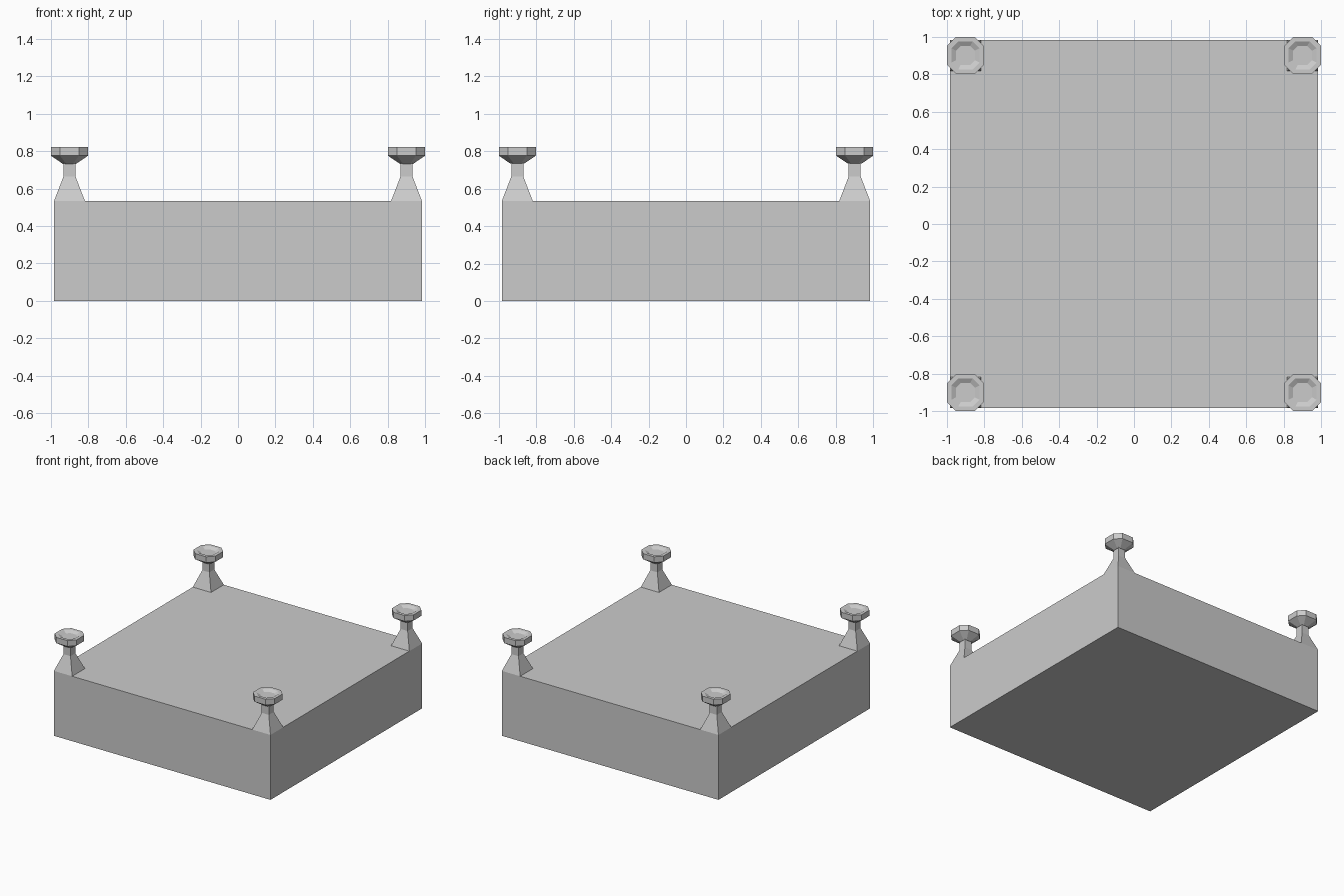
import bpy, bmesh

if "Cube" in bpy.data.objects:
    bpy.data.objects.remove(bpy.data.objects["Cube"])


def loft(name, rings):
    """Skin a stack of equal-sided rings and cap both ends."""
    bm = bmesh.new()
    loops = [[bm.verts.new(p) for p in ring] for ring in rings]
    n = len(loops[0])
    for a, b in zip(loops, loops[1:]):
        for i in range(n):
            j = (i + 1) % n
            bm.faces.new((a[i], a[j], b[j], b[i]))
    bm.faces.new(loops[0][::-1])
    bm.faces.new(loops[-1])
    mesh = bpy.data.meshes.new(name)
    bm.to_mesh(mesh)
    bm.free()
    obj = bpy.data.objects.new(name, mesh)
    bpy.context.collection.objects.link(obj)
    return obj


def square(h, z, cx=0, cy=0):
    return [(cx + sx * h, cy + sy * h, z)
            for sx, sy in ((-1, -1), (1, -1), (1, 1), (-1, 1))]


def octagon(h, z, cx, cy):
    c = h * 0.51
    return [(cx + x, cy + y, z) for x, y in
            ((-c, -h), (c, -h), (h, -c), (h, c),
             (c, h), (-c, h), (-h, c), (-h, -c))]


# Solid base block
loft("base_block", [square(0.984, 0), square(0.984, 0.533)])

# Four corner posts with dished knobs
P = 0.901
for side_y, sy in (("front", -1), ("back", 1)):
    for side_x, sx in (("left", -1), ("right", 1)):
        x, y = sx * P, sy * P
        # Tapered foot and square neck
        loft(f"{side_y}_{side_x}_post",
             [square(h, z, x, y) for h, z in
              ((0.083, 0.533), (0.032, 0.665), (0.032, 0.737))])
        # Flared octagonal knob with a shallow recess on top
        loft(f"{side_y}_{side_x}_knob",
             [octagon(h, z, x, y) for h, z in
              ((0.036, 0.733), (0.099, 0.776), (0.099, 0.823),
               (0.075, 0.823), (0.050, 0.808))])
